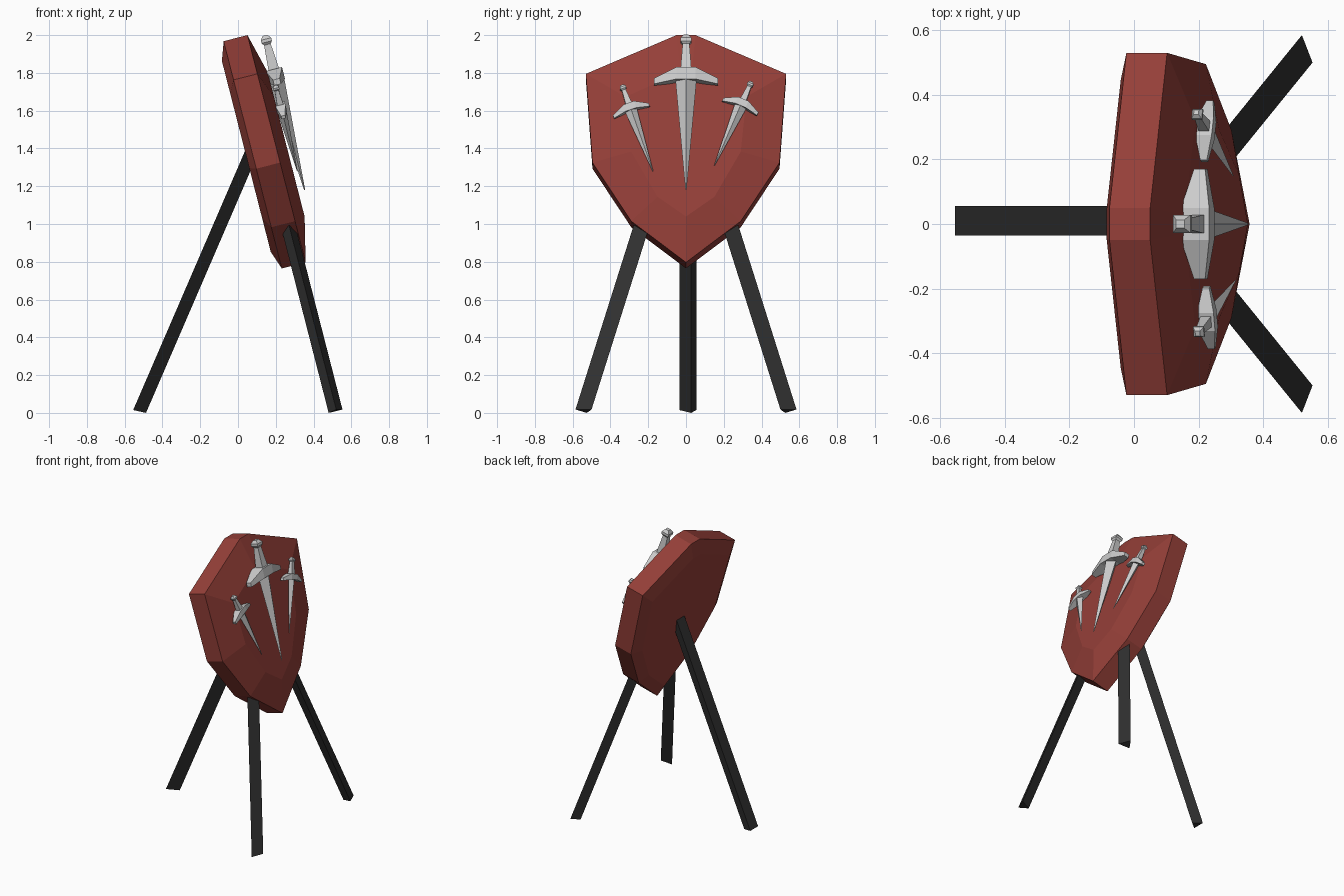
import bpy, bmesh
from math import sin, cos, atan, radians
from mathutils import Vector

if "Cube" in bpy.data.objects:
    bpy.data.objects.remove(bpy.data.objects["Cube"])

SLOPE = 0.256                     # backward lean of the shield
T = atan(SLOPE)


def on_shield(y, z, w):
    """Point of the leaning front plane at (y, z), pushed out by w."""
    return Vector((0.05 + (2 - z) * SLOPE + w * cos(T), y, z + w * sin(T)))


def material(name, color):
    m = bpy.data.materials.new(name)
    m.diffuse_color = color
    m.use_nodes = True
    m.node_tree.nodes["Principled BSDF"].inputs["Base Color"].default_value = m.diffuse_color
    return m


def loft(bm, rings):
    """Skin a list of equal-length rings and cap both ends."""
    rows = [[bm.verts.new(p) for p in r] for r in rings]
    n = len(rows[0])
    for a, b in zip(rows, rows[1:]):
        for i in range(n):
            j = (i + 1) % n
            bm.faces.new((a[i], a[j], b[j], b[i]))
    bm.faces.new(rows[0][::-1])
    bm.faces.new(rows[-1])


def finish(bm, name, mat=None):
    bmesh.ops.remove_doubles(bm, verts=bm.verts, dist=0.0002)
    bmesh.ops.recalc_face_normals(bm, faces=bm.faces)
    me = bpy.data.meshes.new(name)
    bm.to_mesh(me)
    bm.free()
    ob = bpy.data.objects.new(name, me)
    if mat:
        me.materials.append(mat)
    bpy.context.collection.objects.link(ob)


red = material("red", (0.3, 0.05, 0.04, 1))
dark = material("dark", (0.03, 0.03, 0.03, 1))


# Shield: back panel, rim, raised front panel
def mirrored(half):
    return half + [(-y, z) for y, z in reversed(half) if y > 0]


rim = mirrored([(0.05, 2.0), (0.53, 1.795), (0.495, 1.325), (0.29, 1.015), (0, 0.797)])
front = mirrored([(0.03, 1.79), (0.32, 1.66), (0.29, 1.37), (0.15, 1.13), (0, 1.026)])
back = [(y * 0.84, 1.4 + (z - 1.4) * 0.84) for y, z in rim]
bm = bmesh.new()
loft(bm, [[on_shield(y, z, w) for y, z in outline]
          for outline, w in ((back, -0.165), (rim, -0.13), (rim, 0), (front, 0.055))])
finish(bm, "shield", red)


# Daggers: blade, crossguard, grip with pommel
def dagger(name, tip_y, tip_z, w, angle, s):
    ca, sa = cos(radians(angle)), sin(radians(angle))

    def place(x, y, d):
        u, v = (x * ca + y * sa) * s, (y * ca - x * sa) * s
        return on_shield(tip_y + u, tip_z + v * cos(T), w + d * s)

    bm = bmesh.new()
    loft(bm, [[place(a, y, b) for a, b in ((hw, 0), (0, hd), (-hw, 0), (0, -hd))]
              for y, hw, hd in ((0, 0.003, 0.003), (0.6, 0.056, 0.042))])
    loft(bm, [[place(x, y, d) for y, d in ((lo, -h), (hi, -h), (hi, h), (lo, h))]
              for x, lo, hi, h in ((-0.17, 0.575, 0.605, 0.018), (-0.05, 0.595, 0.66, 0.045),
                                   (0.05, 0.595, 0.66, 0.045), (0.17, 0.575, 0.605, 0.018))])
    loft(bm, [[place(a * h, y, b * h) for a, b in ((1, 1), (-1, 1), (-1, -1), (1, -1))]
              for y, h in ((0.64, 0.03), (0.795, 0.018), (0.808, 0.028),
                           (0.825, 0.028), (0.845, 0.013))])
    finish(bm, name)


dagger("centre_dagger", 0, 1.158, 0.09, 0, 1)
dagger("left_dagger", -0.175, 1.26, 0.077, -19.2, 0.59)
dagger("right_dagger", 0.15, 1.29, 0.077, 23.2, 0.59)


# Legs: three-sided bars swept from foot to shield
def leg(name, foot, rise):
    foot = [Vector(p) for p in foot]
    bm = bmesh.new()
    loft(bm, [foot, [p + Vector(rise) for p in foot]])
    finish(bm, name, dark)


leg("back_leg", [(-0.555, -0.035, 0.015), (-0.555, 0.055, 0.015), (-0.487, 0.027, 0)],
    (0.613, 0, 1.42))
for side, m in (("left", -1), ("right", 1)):
    leg(side + "_front_leg",
        [(0.553, 0.5 * m, 0.018), (0.52, 0.585 * m, 0.018), (0.48, 0.525 * m, 0)],
        (-0.25, -0.308 * m, 0.975))
